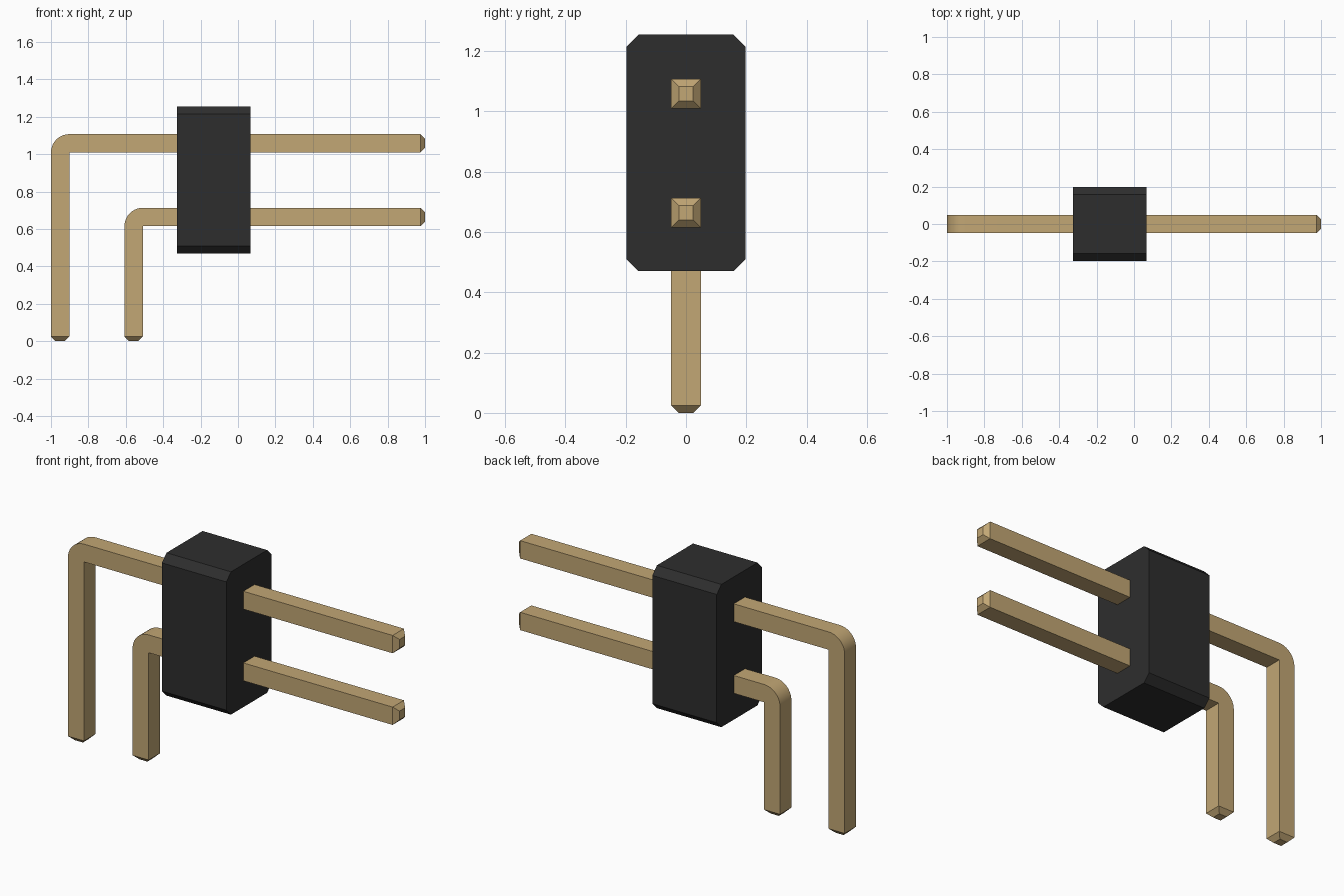
import bpy, bmesh, math
from mathutils import Vector

cube = bpy.data.objects.get("Cube")
if cube:
    bpy.data.objects.remove(cube, do_unlink=True)


def material(name, rgb):
    mat = bpy.data.materials.new(name)
    mat.use_nodes = True
    mat.diffuse_color = (*rgb, 1)
    mat.node_tree.nodes["Principled BSDF"].inputs["Base Color"].default_value = (*rgb, 1)
    return mat


BLACK = material("black plastic", (0.027, 0.027, 0.027))
GOLD = material("pale gold metal", (0.54, 0.385, 0.177))


def finish(bm, name, mat):
    bmesh.ops.recalc_face_normals(bm, faces=bm.faces)
    mesh = bpy.data.meshes.new(name)
    bm.to_mesh(mesh)
    bm.free()
    mesh.materials.append(mat)
    obj = bpy.data.objects.new(name, mesh)
    bpy.context.collection.objects.link(obj)
    return obj


def prism(points, offset):
    """Extrude a closed outline by the offset vector."""
    bm = bmesh.new()
    face = bm.faces.new([bm.verts.new(p) for p in points])
    out = bmesh.ops.extrude_face_region(bm, geom=[face])
    moved = [g for g in out["geom"] if isinstance(g, bmesh.types.BMVert)]
    bmesh.ops.translate(bm, verts=moved, vec=offset)
    return bm


# Housing: block whose four long edges are chamfered
X0, X1, HALF_Y, Z0, Z1, CUT = -0.325, 0.067, 0.197, 0.47, 1.255, 0.04
mid, half_z = (Z0 + Z1) / 2, (Z1 - Z0) / 2
outline = []
for sy, sz in ((1, 1), (-1, 1), (-1, -1), (1, -1)):
    corner = [(sy * HALF_Y, mid + sz * (half_z - CUT)),
              (sy * (HALF_Y - CUT), mid + sz * half_z)]
    outline += corner if sy * sz > 0 else corner[::-1]
finish(prism([(X0, y, z) for y, z in outline], (X1 - X0, 0, 0)), "housing", BLACK)

# Bent square pins with rounded outer elbows and tapered tips
W, TIP, STEPS = 0.098, 0.025, 10


def bent_pin(name, left, top):
    inner_x, inner_z = left + W, top - W
    pts = [(1 - TIP, top)]
    for i in range(STEPS + 1):
        a = math.pi / 2 * (1 + i / STEPS)
        pts.append((inner_x + W * math.cos(a), inner_z + W * math.sin(a)))
    pts += [(left, TIP), (inner_x, TIP), (inner_x, inner_z), (1 - TIP, inner_z)]
    bm = prism([(x, -W / 2, z) for x, z in pts], (0, W, 0))
    bmesh.ops.recalc_face_normals(bm, faces=bm.faces)
    for direction in (Vector((1, 0, 0)), Vector((0, 0, -1))):
        end = max((f for f in bm.faces if f.normal.dot(direction) > 0.99),
                  key=lambda f: f.calc_center_median().dot(direction))
        bmesh.ops.inset_region(bm, faces=[end], thickness=TIP, use_even_offset=True)
        bmesh.ops.translate(bm, verts=end.verts, vec=direction * TIP)
    obj = finish(bm, name, GOLD)
    bpy.ops.object.select_all(action="DESELECT")
    obj.select_set(True)
    bpy.context.view_layer.objects.active = obj
    bpy.ops.object.shade_smooth_by_angle(angle=math.radians(30))


bent_pin("upper_pin", -1.0, 1.107)
bent_pin("lower_pin", -0.607, 0.713)
